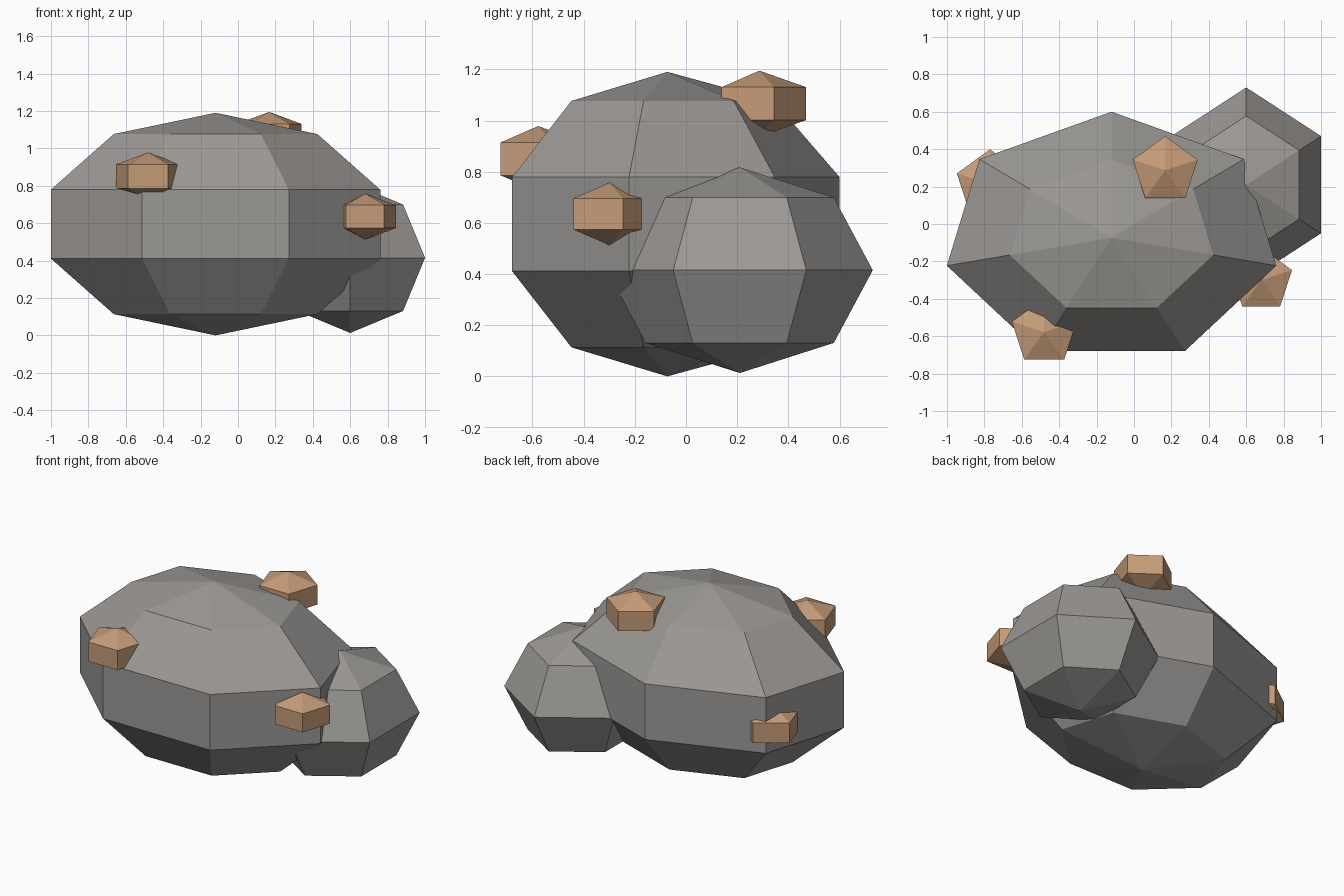
import bpy, bmesh
from math import sin, cos, pi

cube = bpy.data.objects.get("Cube")
if cube:
    bpy.data.objects.remove(cube, do_unlink=True)


def make_material(name, rgb):
    mat = bpy.data.materials.new(name)
    mat.use_nodes = True
    colour = (*rgb, 1.0)
    mat.diffuse_color = colour
    mat.node_tree.nodes["Principled BSDF"].inputs["Base Color"].default_value = colour
    return mat


def faceted_ball(name, centre, radii, segments, rings, mat):
    """Flat-shaded low-poly ellipsoid with one corner of each ring facing +y."""
    bm = bmesh.new()
    top = bm.verts.new((0, 0, radii[2]))
    bottom = bm.verts.new((0, 0, -radii[2]))
    loops = []
    for r in range(1, rings):
        tilt = pi * r / rings
        loops.append([
            bm.verts.new((radii[0] * sin(tilt) * sin(2 * pi * s / segments),
                          radii[1] * sin(tilt) * cos(2 * pi * s / segments),
                          radii[2] * cos(tilt)))
            for s in range(segments)])
    for s in range(segments):
        n = (s + 1) % segments
        bm.faces.new((top, loops[0][s], loops[0][n]))
        bm.faces.new((bottom, loops[-1][n], loops[-1][s]))
        for upper, lower in zip(loops, loops[1:]):
            bm.faces.new((upper[s], lower[s], lower[n], upper[n]))
    bmesh.ops.recalc_face_normals(bm, faces=bm.faces)
    mesh = bpy.data.meshes.new(name)
    bm.to_mesh(mesh)
    bm.free()
    mesh.materials.append(mat)
    obj = bpy.data.objects.new(name, mesh)
    obj.location = centre
    bpy.context.collection.objects.link(obj)
    return obj


stone = make_material("grey stone", (0.33, 0.315, 0.30))
ore = make_material("copper ore", (0.56, 0.33, 0.19))

# Boulders
faceted_ball("large_boulder", (-0.12, -0.073, 0.595), (0.95, 0.708, 0.595), 7, 5, stone)
faceted_ball("small_boulder", (0.6, 0.21, 0.415), (0.462, 0.52, 0.402), 6, 4, stone)

# Ore nuggets: position and width
nuggets = {
    "top_nugget": ((0.167, 0.287, 1.066), 0.211),
    "left_nugget": ((0.68, -0.30, 0.635), 0.2),
    "front_nugget": ((-0.48, -0.578, 0.85), 0.21),
    "right_nugget": ((-0.77, 0.213, 0.55), 0.215),
}
for name, (centre, size) in nuggets.items():
    faceted_ball(name, centre, (size, size, size * 0.61), 5, 3, ore)
